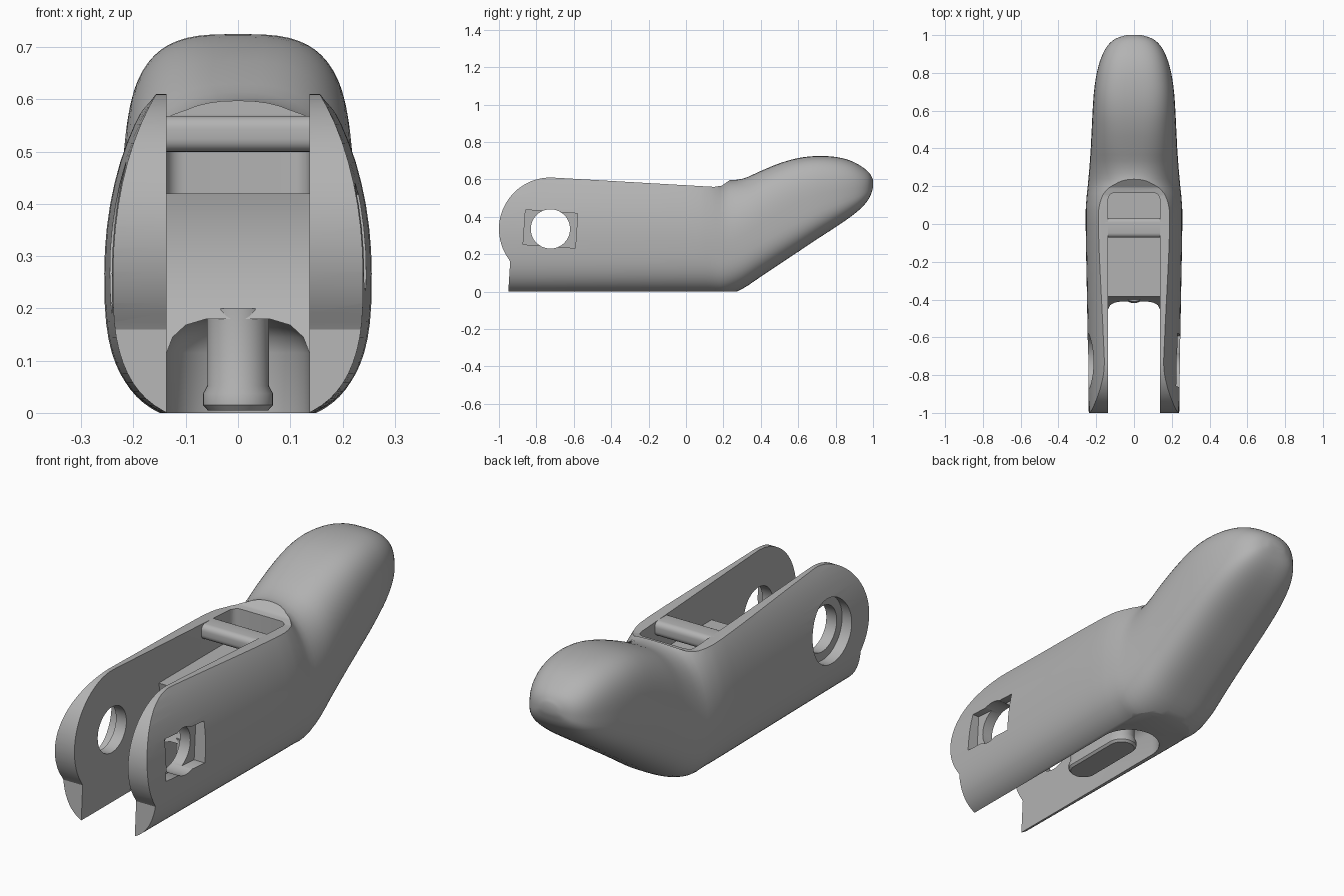
import bpy
import bmesh
from math import cos, sin, pi, radians
from mathutils import Matrix, Vector

if "Cube" in bpy.data.objects:
    bpy.data.objects.remove(bpy.data.objects["Cube"])

grey = bpy.data.materials.new("satin grey")
grey.use_nodes = True
grey.diffuse_color = (0.45, 0.45, 0.45, 1)
grey.node_tree.nodes["Principled BSDF"].inputs["Base Color"].default_value = (0.45, 0.45, 0.45, 1)

PIVOT_Y, PIVOT_Z = -0.725, 0.335
SLOT = 0.137


def finish(bm, name):
    bmesh.ops.recalc_face_normals(bm, faces=bm.faces)
    mesh = bpy.data.meshes.new(name)
    bm.to_mesh(mesh)
    bm.free()
    mesh.materials.append(grey)
    obj = bpy.data.objects.new(name, mesh)
    bpy.context.collection.objects.link(obj)
    return obj


def loft(rings, name):
    """Skin closed rings of equal length and cap both ends."""
    bm = bmesh.new()
    loops = [[bm.verts.new(p) for p in ring] for ring in rings]
    n = len(loops[0])
    for a, b in zip(loops, loops[1:]):
        for i in range(n):
            j = (i + 1) % n
            bm.faces.new((a[i], a[j], b[j], b[i]))
    bm.faces.new(loops[0])
    bm.faces.new(loops[-1])
    return finish(bm, name)


def side_prism(points, x0, x1, name):
    """Extrude a (y, z) outline across x."""
    return loft([[(x, y, z) for y, z in points] for x in (x0, x1)], name)


def arc(radius, start, end, steps):
    angles = [radians(start + (end - start) * i / steps) for i in range(steps + 1)]
    return [(PIVOT_Y + radius * cos(a), PIVOT_Z + radius * sin(a)) for a in angles]


def stadium(y0, y1, profile, name):
    """Upright round-ended block; profile lists (z, half width)."""
    spine0, spine1 = y0 + profile[0][1], y1 - profile[0][1]
    rings = []
    for z, r in profile:
        ring = []
        for centre, first in ((spine1, 0), (spine0, pi)):
            for i in range(17):
                a = first + pi * i / 16
                ring.append((r * cos(a), centre + r * sin(a), z))
        rings.append(ring)
    return loft(rings, name)


def boolean(target, tool, operation):
    mod = target.modifiers.new(operation, 'BOOLEAN')
    mod.operation, mod.object, mod.solver = operation, tool, 'EXACT'
    bpy.context.view_layer.objects.active = target
    bpy.ops.object.modifier_apply(modifier=mod.name)
    bpy.data.objects.remove(tool)


def smooth(obj, angle=32):
    bpy.ops.object.select_all(action='DESELECT')
    obj.select_set(True)
    bpy.context.view_layer.objects.active = obj
    bpy.ops.object.shade_smooth_by_angle(angle=radians(angle))


# Lever hull stations: y, bottom, top, half width, upper roundness
stations = [Vector(s) for s in (
    (-1.1, -.02, .716, .238, 2), (-.5, -.02, .716, .247, 2), (0, -.02, .716, .256, 2),
    (.13, -.02, .68, .252, 2), (.21, -.02, .605, .244, 2.2), (.3, .014, .603, .236, 2.5),
    (.4, .08, .645, .229, 2.8), (.5, .147, .686, .224, 3), (.6, .213, .714, .219, 3.2),
    (.7, .28, .725, .212, 3.2), (.8, .345, .72, .197, 3), (.88, .4, .7, .174, 2.8),
    (.94, .45, .668, .143, 2.6), (.98, .5, .635, .1, 2.4), (1, .555, .6, .04, 2))]


def section(s):
    y, low, high, width, upper = s
    mid = low + 0.39 * (high - low)
    ring = []
    for i in range(64):
        a = 2 * pi * i / 64
        c, d = cos(a), sin(a)
        n, h = (upper, high - mid) if d > 0 else (2.9, mid - low)
        x = width * abs(c) ** (2 / n) * (1 if c > 0 else -1)
        ring.append((x, y, mid + h * abs(d) ** (2 / n) * (1 if d > 0 else -1)))
    return ring


rings = []
for i in range(len(stations) - 1):
    p0, p1 = stations[max(i - 1, 0)], stations[i]
    p2, p3 = stations[i + 1], stations[min(i + 2, len(stations) - 1)]
    for k in range(3):
        t = k / 3
        rings.append(section(p1 + (p2 - p0) * t / 2 + (p0 * 2 - p1 * 5 + p2 * 4 - p3) * t * t / 2
                             + (p1 * 3 - p0 - p2 * 3 + p3) * t ** 3 / 2))
rings.append(section(stations[-1]))
body = loft(rings, "lever_body")

# Side outline: flat base, rounded pivot ends, flat cheek tops
outline = [(-.95, 0), (-.94, .16)] + arc(.275, 216, 88, 28) + [
    (.15, .56), (.19, .566), (.3, .64), (.5, .85), (1.2, .85), (1.2, 0)]
boolean(body, side_prism(outline, -.5, .5, "outline_tool"), 'INTERSECT')

# Fork slot with a cam clearance arc and an upper pocket
slot = [(-1.3, -.2), (PIVOT_Y, -.2)] + arc(.352, -90, 14, 28) + [(.165, .42), (.165, 1), (-1.3, 1)]
slot_tool = side_prism(slot, -SLOT, SLOT, "slot_tool")
bm = bmesh.new()
bm.from_mesh(slot_tool.data)
corners = [e for e in bm.edges if all(v.co.y > .16 for v in e.verts)
           and abs(e.verts[0].co.z - e.verts[1].co.z) > .1]
bmesh.ops.bevel(bm, geom=corners, offset=.035, segments=5, profile=.5, affect='EDGES')
bm.to_mesh(slot_tool.data)
bm.free()
boolean(body, slot_tool, 'DIFFERENCE')

# Underside channel with a rounded end and filleted ceiling
channel = stadium(-.9, .1, [(-.1, .1365), (.115, .1365), (.145, .125), (.168, .1), (.18, .06)], "channel_tool")
boolean(body, channel, 'DIFFERENCE')


# Pivot bore, round counterbore and rectangular nut recess
def bore(radius, x0, x1):
    return side_prism(arc(radius, 0, 352.5, 47), x0, x1, "bore_tool")


boolean(body, bore(.105, -.5, .5), 'DIFFERENCE')
boolean(body, bore(.145, -.5, -.19), 'DIFFERENCE')
turn = Matrix.Rotation(radians(-4), 2)
recess = [turn @ Vector((y, z)) for y, z in ((-.14, -.093), (.14, -.093), (.14, .093), (-.14, .093))]
boolean(body, side_prism([(PIVOT_Y + p.x, PIVOT_Z + p.y) for p in recess], .19, .5, "recess_tool"), 'DIFFERENCE')
smooth(body)

# Rounded cross bar over the pocket
bm = bmesh.new()
bmesh.ops.create_cube(bm, size=1, matrix=Matrix.Translation((0, -.02, .534))
                      @ Matrix.Diagonal((.3, .105, .069, 1)))
long_edges = [e for e in bm.edges if abs(e.verts[0].co.x - e.verts[1].co.x) > .1]
bmesh.ops.bevel(bm, geom=long_edges, offset=.025, segments=5, profile=.5, affect='EDGES')
smooth(finish(bm, "cross_bar"))

# Underside post with a flared foot
smooth(stadium(-.41, -.03, [(.005, .058), (.015, .067), (.037, .067), (.052, .059), (.2, .059)], "underside_post"))
